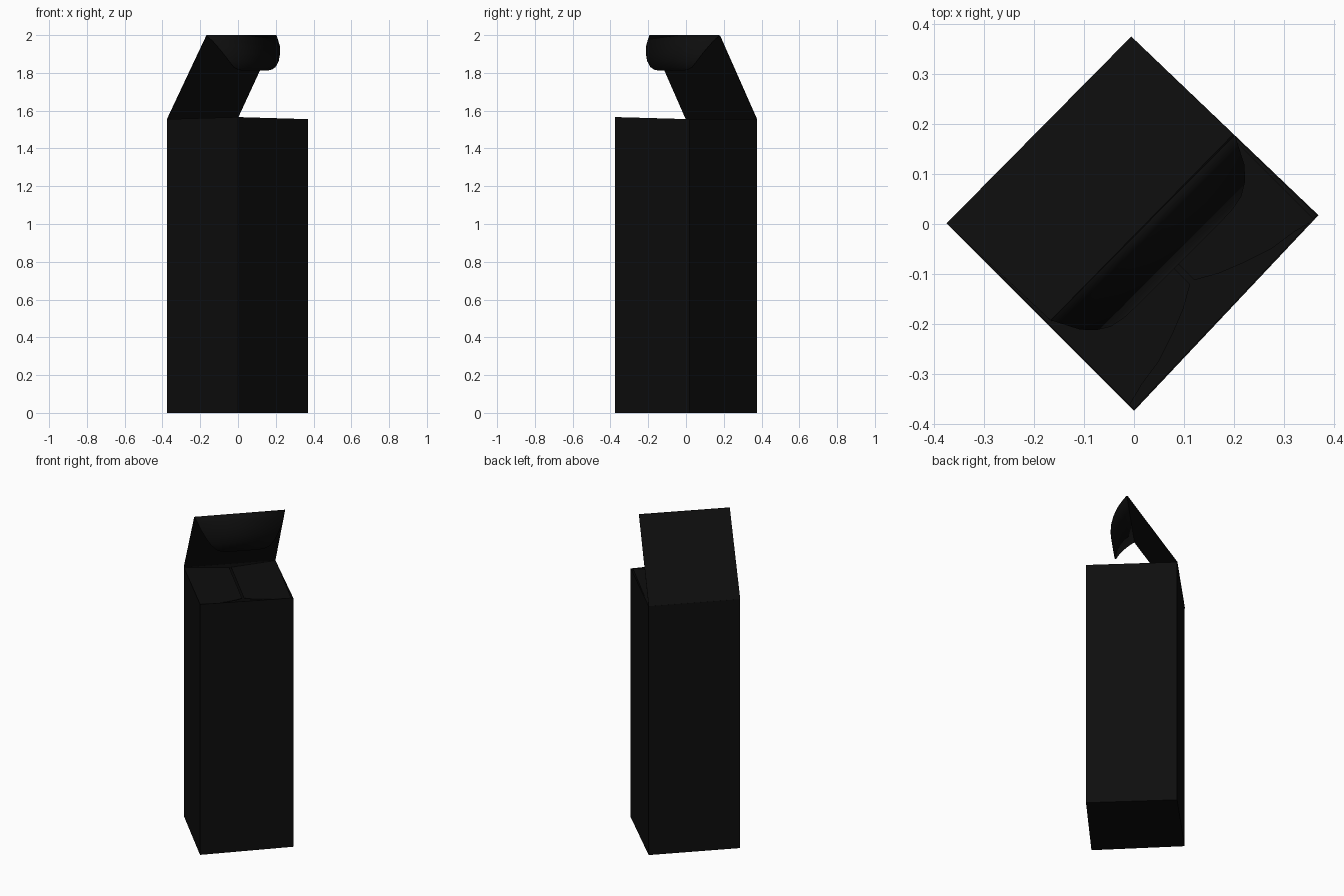
import bpy, bmesh
from math import sqrt

cube = bpy.data.objects.get("Cube")
if cube:
    bpy.data.objects.remove(cube, do_unlink=True)

black = bpy.data.materials.new("black_card")
black.use_nodes = True
colour = (0.0042, 0.0042, 0.0042, 1)
black.diffuse_color = colour
bsdf = next(n for n in black.node_tree.nodes if n.type == "BSDF_PRINCIPLED")
bsdf.inputs["Base Color"].default_value = colour

CARD = 0.004


def turn(u, v, z):
    """The carton stands on the diagonal: u runs along the hinge, v towards its front face."""
    return ((u + v) / sqrt(2), (u - v) / sqrt(2), z)


def sheet(name, points, faces, offset=0, smooth=False):
    """Thin card part from points in carton coordinates."""
    bm = bmesh.new()
    verts = [bm.verts.new(turn(*p)) for p in points]
    for f in faces:
        bm.faces.new([verts[i] for i in f])
    bmesh.ops.recalc_face_normals(bm, faces=bm.faces)
    mesh = bpy.data.meshes.new(name)
    bm.to_mesh(mesh)
    bm.free()
    mesh.materials.append(black)
    obj = bpy.data.objects.new(name, mesh)
    bpy.context.collection.objects.link(obj)
    solid = obj.modifiers.new("card", "SOLIDIFY")
    solid.thickness = CARD
    solid.offset = offset
    if smooth:
        bpy.ops.object.select_all(action="DESELECT")
        obj.select_set(True)
        bpy.context.view_layer.objects.active = obj
        bpy.ops.object.shade_smooth_by_angle()
    return obj


# Open carton body: floor and four walls
corners = [(-0.265, 0.265), (0.274, 0.249), (0.262, -0.268), (-0.265, -0.265)]
heights = [1.566, 1.555, 1.555, 1.555]
body = [(u, v, 0) for u, v in corners]
body += [(u, v, z) for (u, v), z in zip(corners, heights)]
walls = [(i, (i + 1) % 4, (i + 1) % 4 + 4, i + 4) for i in range(4)]
sheet("carton_body", body, [(3, 2, 1, 0)] + walls, offset=-1)

# Raised lid leaning forward from the back hinge
lid_left, lid_right = (-0.255, 0.02, 1.998), (0.268, 0.015, 1.998)
sheet("lid", [body[7], body[6], lid_right, lid_left], [(0, 1, 2, 3)])

# Curved tuck flap with rounded corners, as rows of (half width, forward, height)
rows = [(0.261, 0.018, 1.998), (0.247, 0.045, 1.972), (0.233, 0.072, 1.94),
        (0.21, 0.096, 1.9), (0.185, 0.111, 1.862), (0.155, 0.117, 1.83),
        (0.125, 0.118, 1.817), (0.09, 0.118, 1.812)]
tuck = [(0.007 + s * w, v, z) for w, v, z in rows for s in (-1, 1)]
bands = [(i, i + 1, i + 3, i + 2) for i in range(0, len(tuck) - 2, 2)]
sheet("tuck_flap", tuck, bands, smooth=True)

# Two dust flaps meeting in the middle, front edge cut back in a curve
outline = [(0.262, -0.262), (0.262, 0.25), (0.215, 0.238), (0.16, 0.23),
           (0.1, 0.21), (0.05, 0.19), (0.006, 0.165), (0.006, -0.255)]
for side, label in ((-1, "right"), (1, "left")):
    flap = [(side * u, v, 1.535 + 0.018 * u / 0.262) for u, v in outline]
    sheet("dust_flap_" + label, flap, [range(len(flap))])
